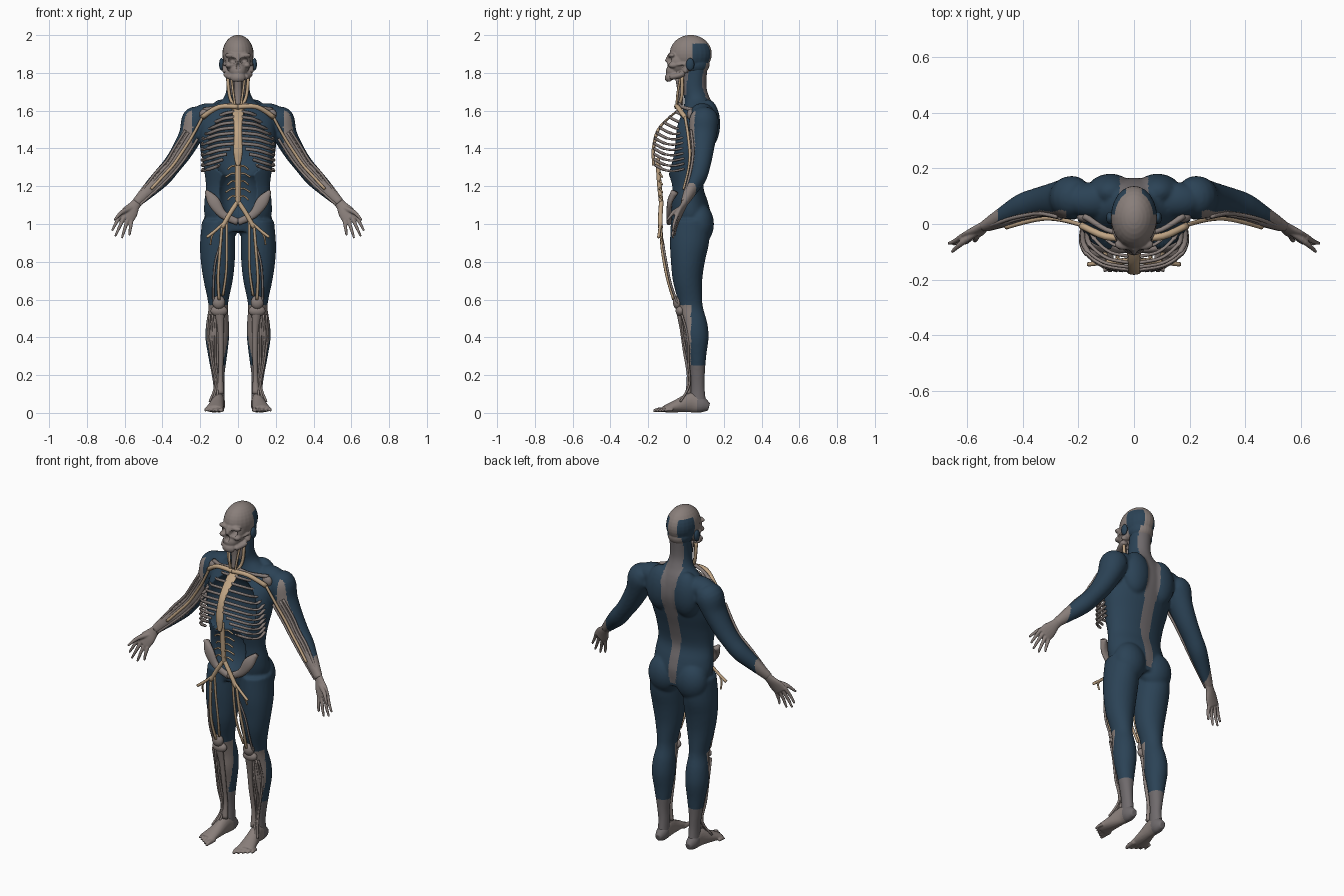
import bpy, bmesh, math
from mathutils import Vector, Matrix

COLOURS = {"navy_muscle": (0.024, 0.055, 0.092, 1), "taupe_bone": (0.25, 0.21, 0.195, 1),
           "muted_tissue": (0.16, 0.145, 0.15, 1), "tan_vessel": (0.52, 0.37, 0.23, 1)}
MATS = []
for nm, col in COLOURS.items():
    m = bpy.data.materials.new(nm)
    m.diffuse_color = col
    MATS.append(m)
NAVY, BONE, MUTED, TAN = range(4)
SIDES = (1, -1)


def spline(pts, k):
    """Catmull-Rom through points of any dimension"""
    out = []
    for i in range(len(pts) - 1):
        a, b, c, d = pts[max(i - 1, 0)], pts[i], pts[i + 1], pts[min(i + 2, len(pts) - 1)]
        for j in range(k):
            t = j / k
            out.append([0.5 * (2 * q + (r - p) * t + (2 * p - 5 * q + 4 * r - s) * t * t
                        + (3 * q - p - 3 * r + s) * t ** 3) for p, q, r, s in zip(a, b, c, d)])
    return out + [list(pts[-1])]


def tube(bm, pts, s=1, n=8, k=4, flat=False):
    """Sweep ellipses along (x, y, z, ru, rv) points; s mirrors x"""
    pts = spline([(p[0] * s, *p[1:4], p[-1]) for p in pts], k)
    P = [Vector(p[:3]) for p in pts]
    rings = []
    for i, p in enumerate(pts):
        t = (P[min(i + 1, len(P) - 1)] - P[max(i - 1, 0)]).normalized()
        u, v = Vector((1, 0, 0)), Vector((0, 1, 0))
        if not flat:
            u = t.cross(Vector((0, 0, 1)) if abs(t.y) > 0.75 else Vector((0, 1, 0))).normalized()
            v = u.cross(t)
        rings.append([bm.verts.new(P[i] + u * p[3] * math.cos(a) + v * p[4] * math.sin(a))
                      for a in (2 * math.pi * j / n for j in range(n))])
    faces = []
    for A, B in zip(rings, rings[1:]):
        for j in range(n):
            faces.append(bm.faces.new((A[j], A[(j + 1) % n], B[(j + 1) % n], B[j])))
    faces += [bm.faces.new(rings[0][::-1]), bm.faces.new(rings[-1])]
    bmesh.ops.recalc_face_normals(bm, faces=faces)


def ball(bm, c, r, s=1):
    mt = Matrix.Translation((c[0] * s, c[1], c[2])) @ Matrix.Diagonal((*r, 1))
    bmesh.ops.create_uvsphere(bm, u_segments=24, v_segments=16, radius=1, matrix=mt)


def strand(bm, r, pts, s=1):
    tube(bm, [(*p, r, r) for p in pts], s)


def hollow(me, cavities):
    """Press front vertices back onto the rear wall of each ellipsoid cavity"""
    for v in me.vertices:
        for c, r in cavities:
            d = 1 - ((abs(v.co.x) - c[0]) / r[0]) ** 2 - ((v.co.z - c[2]) / r[2]) ** 2
            if d > 0 and v.co.y < 0.05:
                v.co.y = max(v.co.y, c[1] + r[1] * math.sqrt(d))


def finish(name, bm, mat=BONE, voxel=0, cavities=(), rule=None, smooth=3):
    me = bpy.data.meshes.new(name)
    bm.to_mesh(me)
    bm.free()
    ob = bpy.data.objects.new(name, me)
    bpy.context.collection.objects.link(ob)
    if voxel:
        md = ob.modifiers.new("Remesh", "REMESH")
        md.mode, md.voxel_size = "VOXEL", voxel
        md = ob.modifiers.new("Smooth", "SMOOTH")
        md.iterations = smooth
        dg = bpy.context.evaluated_depsgraph_get()
        new = bpy.data.meshes.new_from_object(ob.evaluated_get(dg))
        ob.modifiers.clear()
        if len(new.polygons):
            ob.data = me = new
        hollow(me, cavities)
    me.materials.clear()
    for m in MATS:
        me.materials.append(m)
    for f in me.polygons:
        f.material_index = rule(f.center, f.normal) if rule else mat
        f.use_smooth = True


def span(x, z, rx, y0, y1):
    return (x, (y0 + y1) / 2, z, rx, (y1 - y0) / 2)


# body: torso, buttocks, back, arms and legs, opened at the front
bm = bmesh.new()
tube(bm, [span(0, *r) for r in (
    (0.96, .15, -.07, .12), (1.05, .178, -.085, .13), (1.12, .178, -.09, .115), (1.2, .17, -.09, .092),
    (1.3, .182, -.11, .11), (1.4, .2, -.11, .14), (1.5, .2, -.09, .165), (1.58, .185, -.03, .16),
    (1.63, .12, -.01, .145), (1.67, .075, -.01, .125), (1.73, .06, -.02, .108), (1.84, .06, 0, .115))],
    n=40, flat=True)
for s in SIDES:
    ball(bm, (.09, .07, 1.0), (.095, .078, .11), s)
    ball(bm, (.085, .115, 1.53), (.085, .066, .13), s)
    ball(bm, (.15, .085, 1.58), (.1, .065, .06), s)
    tube(bm, [(.19, .095, 1.585, .05, .06), (.22, .095, 1.55, .078, .078), (.25, .09, 1.47, .064, .072),
              (.30, .085, 1.38, .056, .06), (.35, .075, 1.31, .05, .054), (.40, .06, 1.25, .05, .05),
              (.46, .03, 1.19, .042, .038), (.54, -.01, 1.11, .026, .02)], s, n=24)
    tube(bm, [span(*r) for r in (
        (.105, 1.02, .085, -.08, .13), (.108, .9, .093, -.085, .122), (.107, .8, .09, -.08, .1),
        (.105, .7, .077, -.07, .086), (.105, .6, .056, -.045, .086), (.105, .55, .052, -.035, .092),
        (.108, .48, .06, -.02, .112), (.11, .4, .063, -.015, .12), (.108, .3, .05, .01, .107),
        (.105, .2, .034, .022, .1), (.1, .12, .029, .025, .1), (.1, .04, .03, .02, .11))], s, n=24, flat=True)


def body_rule(c, n):
    ax, z = abs(c.x), c.z
    if ax > .49 or (ax > .24 and z > 1.05 and n.y < -.6):
        return BONE
    if z < .25:
        return MUTED
    if z < .57 and c.y < .025:
        return BONE
    if z > 1.68:
        return MUTED if ax < .045 else NAVY
    if z > .98 and c.y > .04 and ax < .022 + .03 * max(0, z - 1.0) / .65:
        return MUTED
    return NAVY


finish("body", bm, voxel=.008, rule=body_rule, smooth=4,
       cavities=(((0, -.09, 1.43), (.165, .125, .19)), ((0, -.1, 1.17), (.105, .09, .14))))

# skull with jaw, cheekbones and eye sockets
bm = bmesh.new()
ball(bm, (0, .025, 1.9), (.083, .112, .101))
ball(bm, (0, .05, 1.845), (.07, .075, .06))
ball(bm, (0, -.035, 1.86), (.068, .066, .075))
ball(bm, (0, -.06, 1.81), (.045, .047, .045))
tube(bm, [(x, y, z, .022, .016) for x, y, z in (
    (-.062, .01, 1.845), (-.058, -.015, 1.795), (-.034, -.075, 1.778), (0, -.097, 1.774),
    (.034, -.075, 1.778), (.058, -.015, 1.795), (.062, .01, 1.845))], n=12)
for s in SIDES:
    ball(bm, (.035, -.073, 1.893), (.035, .02, .014), s)
    ball(bm, (.047, -.068, 1.84), (.02, .026, .015), s)
    tube(bm, [(.05, -.07, 1.84, .007, .007), (.071, -.03, 1.845, .007, .007), (.074, .02, 1.85, .007, .007)], s)
tube(bm, [(0, -.085, 1.9, .008, .01), (0, -.105, 1.86, .009, .01)])


def skull_rule(c, n):
    strip = .028 if c.z > 1.85 else .045
    return NAVY if c.y > .035 and c.z < 1.955 and abs(c.x) > strip else BONE


finish("skull", bm, voxel=.0045, rule=skull_rule, smooth=2,
       cavities=(((.031, -.085, 1.866), (.019, .035, .017)), ((0, -.098, 1.834), (.011, .02, .018))))
bm = bmesh.new()
for s in SIDES:
    ball(bm, (.087, .022, 1.845), (.013, .022, .033), s)
finish("ears", bm, NAVY)

# hands: palm, four fingers and thumb, palms forward
bm = bmesh.new()
tips = ((.575, -.06, .94), (.615, -.07, .925), (.65, -.072, .935), (.667, -.07, .965))
for s in SIDES:
    tube(bm, [(.52, 0, 1.13, .027, .019), (.545, -.012, 1.1, .028, .017), (.57, -.03, 1.065, .042, .016),
              (.595, -.045, 1.03, .044, .013)], s, n=16)
    for i, tip in enumerate(tips):
        k = Vector((.565 + .018 * i, -.045, 1.013 + .014 * i))
        mid = k.lerp(Vector(tip), .55) + Vector((0, -.004, 0))
        tube(bm, [(*k, .011, .011), (*mid, .009, .009), (*tip, .006, .006)], s)
    tube(bm, [(.56, -.025, 1.085, .015, .013), (.615, -.065, 1.062, .012, .011), (.655, -.1, 1.02, .006, .006)], s)
finish("hands", bm, voxel=.004, smooth=2)

# feet with toes
bm = bmesh.new()
for s in SIDES:
    tube(bm, [(.1, .122, .032, .018, .02), (.1, .085, .042, .032, .042), (.103, .03, .055, .032, .053),
              (.115, -.045, .037, .041, .035), (.127, -.115, .02, .05, .018)], s, n=20)
    for i in range(5):
        r = .013 - .0012 * i
        tube(bm, [(.085 + .021 * i, -.1 + .008 * i, .017, r, r), (.088 + .021 * i, -.145 + .012 * i, .016, r, r),
                  (.089 + .021 * i, -.173 + .014 * i, .01, r * .6, r * .6)], s)
finish("feet", bm, voxel=.005, rule=lambda c, n: MUTED if c.y > .06 else BONE, smooth=2)


# rib cage and breastbone
def front(z):
    return -.168 + 4 * max(0, z - 1.42) ** 2


bm = bmesh.new()
for s in SIDES:
    for i in range(11):
        z = 1.59 - .028 * i
        f, w = front(z), min(.188, .12 + .016 * i)
        x0 = .02 + .02 * max(0, i - 6)
        back = max(-.01, f + .13)
        tube(bm, [(x, y, h, .009, .006) for x, y, h in (
            (x0, f, z + .004), (max(.55 * w, x0 + .01), f + .014, z - .004), (.86 * w, f + .05, z - .022),
            (w, (f + back) / 2 + .02, z - .03), (w * .98, back, z - .018))], s)
finish("ribs", bm)
bm = bmesh.new()
tube(bm, [(0, front(z) - .004, z, r, .009) for z, r in (
    (1.63, .034), (1.58, .03), (1.5, .021), (1.4, .025), (1.34, .019), (1.31, .01))], n=12, flat=True)
finish("breastbone", bm, TAN)

# collarbones, shoulder bones and pelvis
bm = bmesh.new()
for s in SIDES:
    tube(bm, [(.03, -.035, 1.635, .01, .01), (.1, -.02, 1.62, .009, .009), (.18, .03, 1.605, .012, .012)], s)
    ball(bm, (.175, .025, 1.58), (.03, .02, .03), s)
    tube(bm, [(.165, -.06, 1.17, .012, .02), (.13, -.085, 1.12, .032, .014), (.08, -.09, 1.05, .022, .014),
              (0, -.09, 1.01, .018, .014)], s, n=12)
finish("collarbones_and_pelvis", bm)

# windpipe
bm = bmesh.new()
tube(bm, [(0, -.03, 1.63, .018, .016), (0, -.03, 1.7, .02, .016), (0, -.04, 1.77, .022, .016)], n=12)
finish("windpipe", bm)

# main vessels: neck, abdomen trunk with twigs, arms and thighs
bm = bmesh.new()
tube(bm, [(0, -.15, 1.35, .014, .012), (0, -.142, 1.22, .016, .012), (0, -.13, 1.1, .014, .012)])
for s in SIDES:
    strand(bm, .009, [(.02, -.04, 1.62), (.045, -.022, 1.68), (.055, -.02, 1.78)], s)
    strand(bm, .006, [(.015, -.05, 1.62), (.025, -.045, 1.69), (.035, -.03, 1.77)], s)
    for i in range(5):
        z = 1.3 - .04 * i
        strand(bm, .005, [(0, -.14, z), (.03, -.138, z + .008), (.055 + .01 * (i % 2), -.125, z - .012)], s)
    strand(bm, .013, [(0, -.05, 1.62), (.1, -.045, 1.62), (.19, -.005, 1.565)], s)
    strand(bm, .008, [(.185, -.005, 1.57), (.245, .012, 1.46), (.3, .02, 1.375), (.345, .017, 1.31),
                      (.40, .005, 1.25), (.46, -.012, 1.185)], s)
    strand(bm, .012, [(0, -.13, 1.12), (.04, -.135, 1.06), (.085, -.135, .98)], s)
    strand(bm, .008, [(.085, -.135, .99), (.095, -.125, .86), (.105, -.1, .72), (.1, -.065, .6)], s)
    strand(bm, .007, [(.06, -.135, 1.03), (.06, -.125, .9), (.062, -.1, .75), (.08, -.062, .62)], s)
    strand(bm, .008, [(.07, -.135, 1.01), (.12, -.14, .965), (.165, -.145, .93)], s)
    strand(bm, .005, [(.12, -.14, .965), (.14, -.135, .93), (.145, -.12, .89)], s)
finish("main_vessels", bm, TAN)

# limb strands, kneecaps and shin bones
bm = bmesh.new()
for s in SIDES:
    for o in (-.026, .022, .038):
        strand(bm, .007, [(x + o * k, y + abs(o) * .3, z + o * k * .7) for x, y, z, k in (
            (.24, .015, 1.47, 1), (.3, .026, 1.375, 1), (.345, .022, 1.31, .9), (.40, .011, 1.25, .9),
            (.46, -.006, 1.185, .7), (.53, -.026, 1.11, .4))], s)
    strand(bm, .006, [(.085, -.125, .92), (.12, -.105, .8), (.13, -.08, .68), (.13, -.045, .58)], s)
    ball(bm, (.102, -.045, .585), (.034, .024, .036), s)
    ball(bm, (.1, -.03, .54), (.045, .025, .03), s)
    tube(bm, [(.1, -.04, .55, .03, .015), (.092, -.022, .45, .017, .012), (.09, -.005, .33, .014, .012),
              (.092, .015, .2, .013, .011), (.095, .012, .1, .02, .016)], s)
    for x in (.115, .135, .15):
        strand(bm, .006, [(x, -.022, .52), (x + .005, -.015 + (x - .115) * .7, .4),
                          (x * .6 + .05, .012, .27), (x * .4 + .06, .018, .15), (x, -.03, .06)], s)
finish("shins_and_limb_strands", bm)
